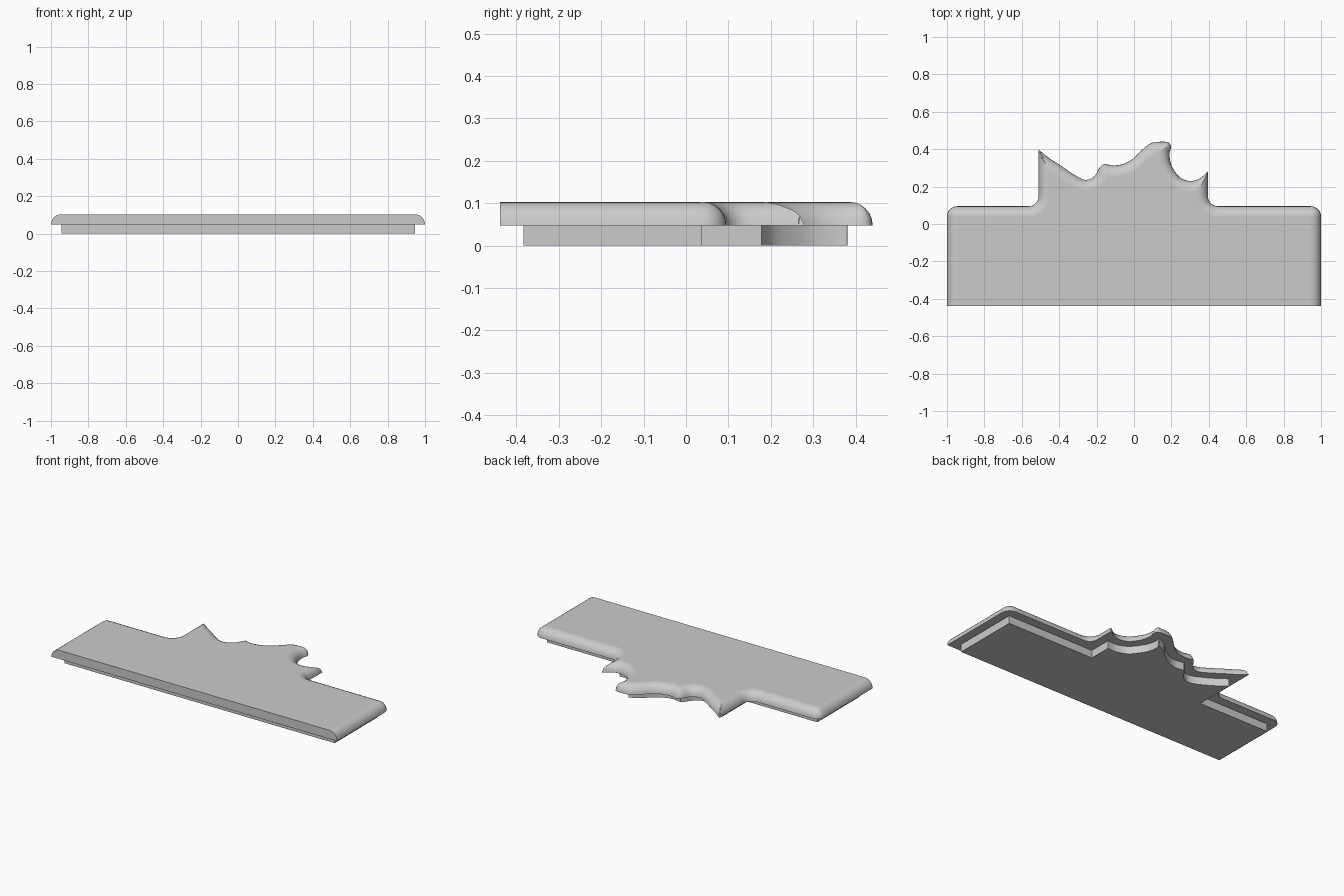
import bpy, bmesh, math
from mathutils import Vector
from mathutils.geometry import delaunay_2d_cdt, intersect_point_line

if "Cube" in bpy.data.objects:
    bpy.data.objects.remove(bpy.data.objects["Cube"])

Z0, R, STEPS = 0.048, 0.055, 6      # underside of top slab, edge radius
YF = -0.438                         # front face
grey = bpy.data.materials.new("grey")
grey.diffuse_color = (0.6, 0.6, 0.6, 1)
grey.use_nodes = True
grey.node_tree.nodes["Principled BSDF"].inputs["Base Color"].default_value = grey.diffuse_color


def spline(pts, n):
    """Catmull-Rom curve through the points."""
    p = [Vector(q) for q in pts]
    p = [2 * p[0] - p[1]] + p + [2 * p[-1] - p[-2]]
    out = []
    for a, b, c, d in zip(p, p[1:], p[2:], p[3:]):
        for i in range(n):
            t = i / n
            out.append(0.5 * (2 * b + (c - a) * t + (2 * a - 5 * b + 4 * c - d) * t * t
                              + (3 * b - a - 3 * c + d) * t ** 3))
    return out + [p[-2]]


def line(a, b, step=0.03):
    a, b = Vector(a), Vector(b)
    n = max(1, round((b - a).length / step))
    return [a.lerp(b, i / n) for i in range(n + 1)]


def arc(cx, cy, r, a0, a1, n=8):
    return [Vector((cx + r * math.cos(math.radians(a0 + (a1 - a0) * i / n)),
                    cy + r * math.sin(math.radians(a0 + (a1 - a0) * i / n)))) for i in range(n + 1)]


def join(*parts):
    out = []
    for part in parts:
        for p in part:
            if not out or (p - out[-1]).length > 1e-4:
                out.append(p)
    return out


def add_object(name, bm):
    bmesh.ops.recalc_face_normals(bm, faces=bm.faces)
    for f in bm.faces:
        f.smooth = abs(f.normal.z) < 0.999
    for e in bm.edges:
        e.smooth = len(e.link_faces) == 2 and e.calc_face_angle(0) < 0.6
    me = bpy.data.meshes.new(name)
    bm.to_mesh(me)
    bm.free()
    me.materials.append(grey)
    bpy.context.collection.objects.link(bpy.data.objects.new(name, me))


# Wavy crest between the two spikes
crest = spline([(-.51, .397), (-.45, .35), (-.395, .315), (-.325, .267), (-.262, .236), (-.212, .255),
                (-.187, .297), (-.16, .32), (-.11, .313), (-.055, .322), (-.005, .35), (.045, .398),
                (.09, .432), (.145, .44), (.185, .435), (.198, .41), (.19, .37), (.202, .31),
                (.245, .25), (.3, .23), (.35, .243), (.395, .28)], 5)

# Rounded outline of the top slab, clockwise from the front left corner
outline = join(line((-1, YF), (-1, .04)), arc(-.945, .04, R, 180, 90),
               line((-.945, .095), (-.565, .095)), arc(-.565, .15, R, -90, 0),
               line((-.51, .15), (-.51, .397), .015), crest,
               line((.395, .28), (.395, .15), .015), arc(.45, .15, R, 180, 270),
               line((.45, .095), (.945, .095)), arc(.945, .04, R, 90, 0),
               line((1, .04), (1, YF)))


def edge_distance(p):
    best = 9
    for a, b in zip(outline, outline[1:]):
        t = min(1, max(0, (p - a).dot(b - a) / (b - a).length_squared))
        best = min(best, (p - a.lerp(b, t)).length)
    return best


# Rings of points inside the outline, stopped at ridge lines
steps = [R * (1 - math.cos(math.pi / 2 * i / STEPS)) for i in range(1, STEPS + 1)]
inner = []
for a, p, b in zip(outline, outline[1:], outline[2:]):
    d = (b - a).normalized()
    n = Vector((d.y, -d.x))
    for s in steps:
        if edge_distance(p + n * s) < s - 0.0008:
            lo, hi = 0, s
            for _ in range(8):
                mid = (lo + hi) / 2
                if edge_distance(p + n * mid) < mid - 0.0004:
                    hi = mid
                else:
                    lo = mid
            if lo > 0.001:
                inner.append(p + n * lo)
            break
        inner.append(p + n * s)

# Top slab: rounded edge height follows distance from the outline
front = [Vector((1 - s, YF)) for s in steps] + [Vector((s - 1, YF)) for s in reversed(steps)]
loop = outline + front
count = len(loop)
cdt = delaunay_2d_cdt(loop + inner, [(i, (i + 1) % count) for i in range(count)], [], 1, 1e-5)
bm = bmesh.new()
top, low = [], []
for p in cdt[0]:
    d = min(R, edge_distance(p))
    if d > R - 0.0012:
        d = R
    top.append(bm.verts.new((p.x, p.y, Z0 + math.sqrt(R * R - (R - d) ** 2))))
    low.append(bm.verts.new((p.x, p.y, Z0)))
used = {}
for f in cdt[2]:
    bm.faces.new([top[i] for i in f])
    bm.faces.new([low[i] for i in reversed(f)])
    for i, j in zip(f, f[1:] + f[:1]):
        used[i, j] = True
for i, j in used:
    if (j, i) not in used:
        bm.faces.new((top[j], top[i], low[i], low[j]))
bmesh.ops.remove_doubles(bm, verts=bm.verts, dist=1e-5)
bmesh.ops.delete(bm, geom=[v for v in bm.verts if not v.link_faces], context='VERTS')
add_object("top_slab", bm)

# Lower slab: inset copy of the outline with square corners
base_crest = join(spline([(-.455, .288), (-.36, .222), (-.265, .177), (-.205, .192), (-.16, .25)], 6),
                  spline([(-.145, .262), (-.08, .255), (-.02, .275), (.035, .315), (.085, .36),
                          (.135, .381)], 6),
                  spline([(.138, .38), (.133, .35), (.15, .285), (.21, .205), (.28, .177), (.34, .178)], 6))
base = join([Vector(p) for p in [(-.945, -.383), (-.945, .037), (-.455, .037)]], base_crest,
            [Vector(p) for p in [(.34, .037), (.945, .037), (.945, -.383)]])
bm = bmesh.new()
face = bm.faces.new([bm.verts.new((p.x, p.y, 0)) for p in base])
ext = bmesh.ops.extrude_face_region(bm, geom=[face])
bmesh.ops.translate(bm, verts=[g for g in ext["geom"] if isinstance(g, bmesh.types.BMVert)],
                    vec=(0, 0, Z0))
add_object("lower_slab", bm)
